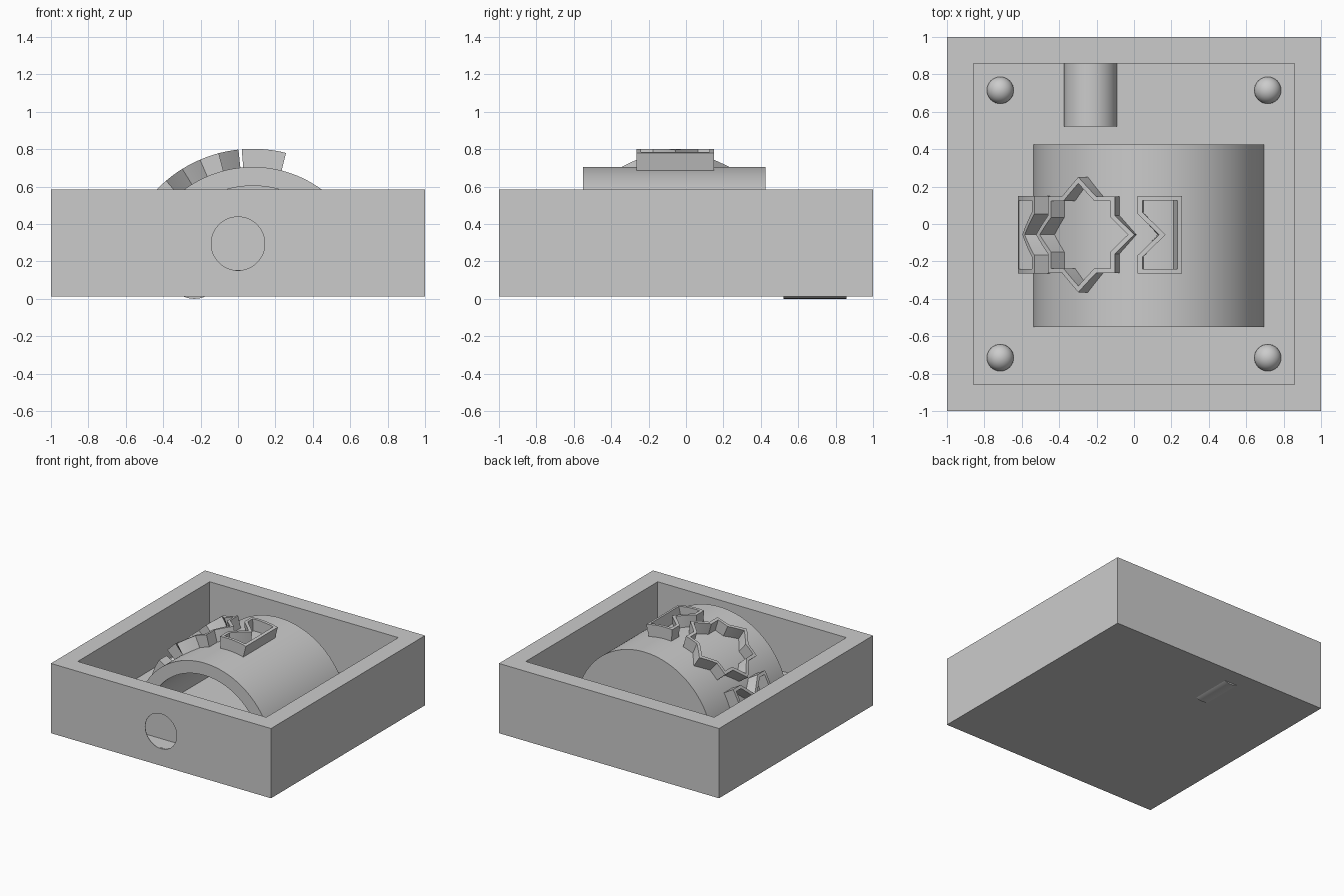
import bpy, bmesh
from math import pi, sin, cos, radians
from mathutils import Vector

old = bpy.data.objects.get("Cube")
if old:
    bpy.data.objects.remove(old)

GREY = (0.6, 0.6, 0.6, 1)
mat = bpy.data.materials.new("plain grey")
mat.use_nodes = True
mat.diffuse_color = GREY
mat.node_tree.nodes["Principled BSDF"].inputs["Base Color"].default_value = GREY

FLOOR, RIM = 0.153, 0.585
ARCH_X, ARCH_Z, ARCH_R = 0.08, 0.085, 0.62


def finish(name, bm, smooth=False):
    bmesh.ops.recalc_face_normals(bm, faces=bm.faces)
    me = bpy.data.meshes.new(name)
    bm.to_mesh(me)
    bm.free()
    ob = bpy.data.objects.new(name, me)
    bpy.context.collection.objects.link(ob)
    me.materials.append(mat)
    if smooth:
        smooth_shade(ob)
    return ob


def activate(ob):
    bpy.ops.object.select_all(action='DESELECT')
    ob.select_set(True)
    bpy.context.view_layer.objects.active = ob


def smooth_shade(ob):
    activate(ob)
    bpy.ops.object.shade_smooth_by_angle(angle=radians(30))


def box(name, lo, hi):
    bm = bmesh.new()
    bmesh.ops.create_cube(bm, size=1)
    for v in bm.verts:
        v.co = [(a + b) / 2 + c * (b - a) for a, b, c in zip(lo, hi, v.co)]
    return finish(name, bm)


def rod(name, x, z, r, y0, y1, sweep=2 * pi, n=64, smooth=False):
    """Cylinder, or half cylinder, lying along y."""
    bm = bmesh.new()
    count = n if sweep > 6 else n + 1
    ring = [bm.verts.new((x + r * cos(sweep * i / n), y0, z + r * sin(sweep * i / n)))
            for i in range(count)]
    face = bm.faces.new(ring)
    new = bmesh.ops.extrude_face_region(bm, geom=[face])["geom"]
    bmesh.ops.translate(bm, vec=(0, y1 - y0, 0),
                        verts=[g for g in new if isinstance(g, bmesh.types.BMVert)])
    return finish(name, bm, smooth)


def cut(ob, cutter):
    cutter.hide_render = True
    mod = ob.modifiers.new("cut", 'BOOLEAN')
    mod.operation, mod.solver, mod.object = 'DIFFERENCE', 'EXACT', cutter
    activate(ob)
    bpy.ops.object.modifier_apply(modifier=mod.name)
    bpy.data.objects.remove(cutter)


# Open tray with a hollow front wall and a round opening in its outer skin
tray = box("tray", (-1, -1, 0.012), (1, 1, RIM))
cut(tray, box("cavity", (-0.857, -0.857, FLOOR), (0.857, 0.857, 1)))
cut(tray, box("wall_pocket", (-0.4, -0.996, FLOOR + 0.002), (0.4, -0.86, RIM - 0.004)))
cut(tray, rod("round_opening", 0, 0.295, 0.143, -1.1, -0.99))

# Arched body, hollow from the front with a closed back
arch = rod("arch_shell", ARCH_X, ARCH_Z, ARCH_R, -0.55, 0.425, pi, 96)
cut(arch, rod("arch_hollow", ARCH_X, ARCH_Z - 0.001, 0.52, -0.7, 0.325, 2 * pi, 128))
smooth_shade(arch)

# Filling plug lying against the back wall
rod("back_plug", -0.233, 0.143, 0.143, 0.52, 0.857, smooth=True)

# Locating domes in the corners
for sx, side in ((-1, "right"), (1, "left")):
    for sy, end in ((-1, "front"), (1, "back")):
        bm = bmesh.new()
        bmesh.ops.create_uvsphere(bm, u_segments=32, v_segments=16, radius=0.072)
        bmesh.ops.translate(bm, verts=bm.verts, vec=(sx * 0.715, sy * 0.715, FLOOR))
        finish(f"{end}_{side}_dome", bm, True)


def inset(points, t):
    """Mitred inward offset of a counter-clockwise outline."""
    result = []
    for i, p in enumerate(points):
        a = (p - points[i - 1]).normalized()
        b = (points[(i + 1) % len(points)] - p).normalized()
        na, nb = Vector((-a.y, a.x)), Vector((-b.y, b.x))
        result.append(p + (na + nb) * t / (1 + na.dot(nb)))
    return result


def sample(points, n=6):
    return [p.lerp(points[(i + 1) % len(points)], k / n)
            for i, p in enumerate(points) for k in range(n)]


def wrap(p, r):
    angle = -0.555 + p.x / 0.69
    return (ARCH_X + r * sin(angle), p.y - 0.057, ARCH_Z + r * cos(angle))


def raised_outline(name, points):
    """Thin wall following an outline bent round the arch."""
    outer, inner = sample(points), sample(inset(points, 0.024))
    bm = bmesh.new()
    low, high = ARCH_R - 0.01, 0.717
    rings = [[bm.verts.new(wrap(p, r)) for p in ps]
             for ps, r in ((outer, low), (outer, high), (inner, high), (inner, low))]
    n = len(outer)
    for k in range(4):
        a, b = rings[k], rings[(k + 1) % 4]
        for i in range(n):
            j = (i + 1) % n
            bm.faces.new((a[i], a[j], b[j], b[i]))
    finish(name, bm, True)


# Eight-pointed star outline
star = []
for quarter in range(4):
    c, s = round(cos(quarter * pi / 2)), round(sin(quarter * pi / 2))
    for x, y in ((0.308, 0), (0.205, 0.103), (0.205, 0.205), (0.103, 0.205)):
        star.append(Vector((x * c - y * s, x * s + y * c)))
raised_outline("star_outline", star)

# Notched panels on either side of the star
panel = [Vector(p) for p in ((0.325, -0.207), (0.555, -0.207), (0.555, 0.207),
                             (0.325, 0.207), (0.325, 0.11), (0.435, 0), (0.325, -0.11))]
raised_outline("left_notched_panel", panel)
raised_outline("right_notched_panel", [Vector((-p.x, p.y)) for p in reversed(panel)])
